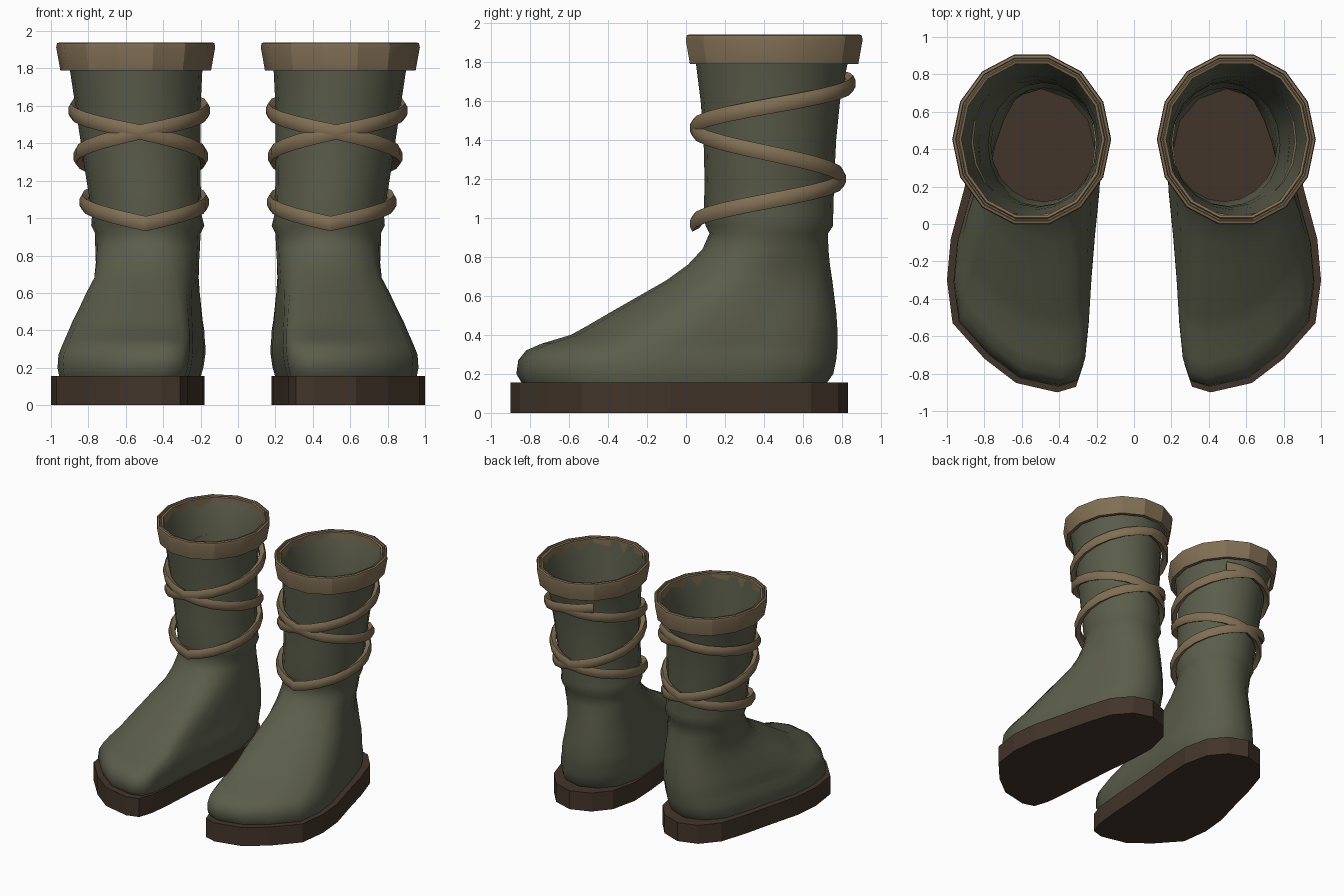
import bpy, bmesh, math

if "Cube" in bpy.data.objects:
    bpy.data.objects.remove(bpy.data.objects["Cube"])


def material(name, rgb):
    m = bpy.data.materials.new(name)
    m.diffuse_color = (*rgb, 1)
    m.use_nodes = True
    m.node_tree.nodes["Principled BSDF"].inputs["Base Color"].default_value = m.diffuse_color
    return m


GREEN = material("olive leather", (0.105, 0.11, 0.07))
TAN = material("tan strap", (0.22, 0.16, 0.09))
BROWN = material("dark brown sole", (0.055, 0.036, 0.023))

# Foot outline, counter-clockwise from the toe tip
FOOT = [(.41, -.90), (.63, -.85), (.80, -.72), (.97, -.53), (1.0, -.30), (.98, -.08),
        (.91, .18), (.85, .42), (.78, .64), (.66, .78), (.50, .83), (.34, .77),
        (.23, .64), (.18, .42), (.19, .20), (.215, -.05), (.235, -.30), (.25, -.55),
        (.27, -.75), (.31, -.87)]
N = len(FOOT)


def finish(name, bm, mat, smooth):
    """Make the object and its twin on the other side of x = 0."""
    bmesh.ops.recalc_face_normals(bm, faces=bm.faces)
    me = bpy.data.meshes.new(name)
    bm.to_mesh(me)
    bm.free()
    me.materials.append(mat)
    ob = bpy.data.objects.new(name, me)
    bpy.context.collection.objects.link(ob)
    bpy.ops.object.select_all(action='DESELECT')
    ob.select_set(True)
    bpy.context.view_layer.objects.active = ob
    mirror = ob.modifiers.new("mirror", 'MIRROR')
    mirror.use_mirror_merge = False
    bpy.ops.object.modifier_apply(modifier="mirror")
    if smooth:
        bpy.ops.object.shade_smooth_by_angle(angle=math.radians(smooth))


def loft(rings, caps=False, closed=False):
    """Skin a list of rings with quads."""
    bm = bmesh.new()
    vs = [[bm.verts.new(p) for p in r] for r in rings]
    n = len(vs[0])
    for a, b in list(zip(vs, vs[1:])) + ([(vs[-1], vs[0])] if closed else []):
        for i in range(n):
            j = (i + 1) % n
            bm.faces.new((a[i], a[j], b[j], b[i]))
    if caps:
        bm.faces.new(vs[0])
        bm.faces.new(vs[-1])
    return bm


def interp(table, z):
    for a, b in zip(table, table[1:]):
        if z <= b[0]:
            t = max(0, (z - a[0]) / (b[0] - a[0]))
            return [p + (q - p) * t for p, q in zip(a, b)]
    return list(table[-1])


# Soles: straight-sided slabs
finish("sole", loft([[(x, y, z) for x, y in FOOT] for z in (0, .155)], caps=True), BROWN, 0)

# Boot body: height, left, right, front, back, how foot-like the section is
BODY = [(.15, .20, .955, -.84, .72, 1), (.20, .185, .965, -.87, .755, 1),
        (.27, .175, .96, -.86, .77, 1), (.32, .175, .94, -.82, .775, 1),
        (.355, .178, .925, -.74, .778, 1), (.40, .18, .905, -.59, .778, 1),
        (.45, .185, .885, -.50, .775, .95), (.52, .19, .85, -.38, .77, .9),
        (.60, .195, .815, -.24, .76, .75), (.68, .2, .775, -.10, .75, .55),
        (.76, .2, .765, .01, .738, .35), (.84, .2, .765, .085, .73, .15),
        (.92, .2, .765, .12, .728, 0), (.96, .18, .785, .10, .755, 0),
        (1.02, .195, .78, .092, .755, 0), (1.2, .2, .81, .095, .76, 0),
        (1.4, .2, .84, .09, .77, 0), (1.6, .2, .87, .075, .79, 0),
        (1.8, .19, .90, .05, .83, 0), (1.92, .168, .93, .04, .875, 0)]
rings = []
for z, x0, x1, y0, y1, w in BODY:
    ring = []
    for i, (fx, fy) in enumerate(FOOT):
        a = 2 * math.pi * i / N
        u = w * (fx - .18) / .82 + (1 - w) * (.5 + .5 * math.sin(a))
        v = w * (fy + .9) / 1.73 + (1 - w) * (.5 - .5 * math.cos(a))
        ring.append((x0 + (x1 - x0) * u, y0 + (y1 - y0) * v, z))
    rings.append(ring)
finish("boot_body", loft(rings), GREEN, 60)

# Cuffs: faceted bands with a stepped rim (growth, height)
CUFF = [(-.05, 1.79), (-.022, 1.79), (0, 1.912), (-.004, 1.935), (-.018, 1.94),
        (-.022, 1.925), (-.03, 1.925), (-.036, 1.935), (-.05, 1.93)]
SIDES = 14
rings = []
for g, z in CUFF:
    rings.append([(.547 + (.425 + g) * math.sin(2 * math.pi * (i + .5) / SIDES),
                   .452 + (.465 + g) * math.cos(2 * math.pi * (i + .5) / SIDES), z)
                  for i in range(SIDES)])
finish("cuff", loft(rings, closed=True), TAN, 25)

# Straps: two opposite spirals that cross at front and back
# height, left, right, front, back of the spiral's outer face
WRAP = [(.95, .165, .82, .02, .79), (1.1, .155, .85, .025, .81), (1.2, .16, .86, .025, .82),
        (1.33, .16, .88, .025, .835), (1.47, .155, .895, .02, .85), (1.7, .145, .92, .02, .87)]
CLIMB = [(0, .97), (1, 1.2), (2, 1.46), (3, 1.69), (3.2, 1.72)]
SECTION = [(-.048, -.022), (-.012, -.04), (0, -.018), (0, .018), (-.012, .04), (-.048, .022)]
for side, turns, name in ((1, 3.2, "strap_outward"), (-1, 3.0, "strap_inward")):
    rings = []
    steps = int(turns * 10)
    for k in range(steps + 1):
        t = turns * k / steps
        zc = interp(CLIMB, t)[1]
        _, x0, x1, y0, y1 = interp(WRAP, zc)
        s, c = side * math.sin(t * math.pi), -math.cos(t * math.pi)
        rings.append([((x0 + x1) / 2 + ((x1 - x0) / 2 + d) * s,
                       (y0 + y1) / 2 + ((y1 - y0) / 2 + d) * c, zc + h) for d, h in SECTION])
    finish(name, loft(rings, caps=True), TAN, 40)
